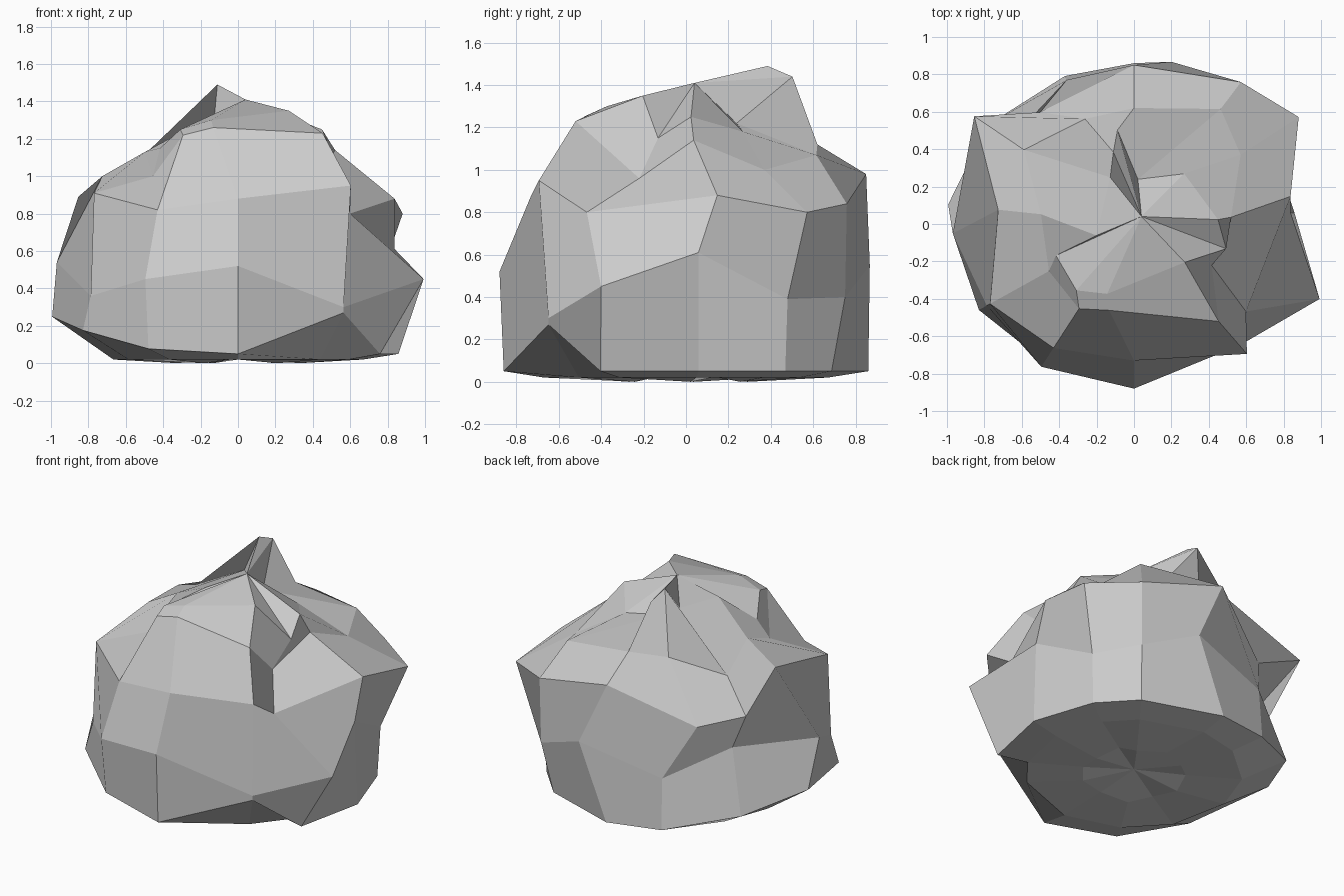
import bpy, bmesh
from math import sin, cos, radians

if "Cube" in bpy.data.objects:
    bpy.data.objects.remove(bpy.data.objects["Cube"])

# Twelve uneven meridians around the boulder, and their bunching at the crown
SIDE = [4, 33, 53, 90, 115, 146, 174, 209, 237, 270, 311, 332]
CROWN = [15, 67, 85, 100, 106, 117, 197, 202, 229, 249, 323, 345]
N = len(SIDE)


def ring(radii, heights, angles=SIDE, drift={}):
    """One ring of corners; drift turns a few odd corners sideways."""
    verts = []
    for i in range(N):
        a = radians(angles[i] + drift.get(i, 0))
        verts.append(bm.verts.new((radii[i] * cos(a), radii[i] * sin(a), heights[i])))
    return verts


bm = bmesh.new()
CROWN[0], CROWN[1] = 3, 45

# Crown with the narrow raised fin at the back
rings = [ring([.45, .38, .24, .51, .40, .28, .21, .45, .47, .40, .34, .51],
              [1.25, 1.18, 1.22, 1.44, 1.49, 1.31, 1.29, 1.15, 1.25, 1.3, 1.35, 1.15],
              CROWN)]
# Shoulder with the notch at the front right
rings.append(ring([.52, .68, .77, .62, .62, .71, .5, .52, .54, .48, .69, .47],
                  [1.14, 1, 1.07, 1.12, 1.13, 1.03, 1.13, 1, 1.22, 1.26, 1.23, .96],
                  drift={9: -16}))
# Upper side
rings.append(ring([.85, 1.05, .95, .85, .78, 1.03, .73, .88, .79, .73, .92, .76],
                  [.88, .8, .84, .98, .73, .89, 1, .91, .82, .88, .95, .8],
                  drift={0: 6, 4: 15, 11: -10}))
# Lower side
rings.append(ring([.84, .88, .94, .89, .85, .8, .97, .9, .91, .88, .86, 1.07],
                  [.61, .39, .4, .55, .41, .58, .54, .36, .45, .52, .3, .45],
                  drift={3: -13, 6: 9, 11: 6}))

# Base edge: swells out and lifts towards the left side
lift = [max(0, cos(radians(a - 178))) ** 3 for a in SIDE]
base = ring([.86 + .14 * k for k in lift], [.05 + .2 * k for k in lift])
base[10].co.z = .27   # chipped corner at the front right
rings.append(base)

# Underside: a smaller ring, then an uneven inner ring touching the ground
rings.append(ring([.67] * N, [.02] * N))
rings.append(ring([.32] * N, [0, .03] * (N // 2)))

# Bridge each ring to the next
for upper, lower in zip(rings, rings[1:]):
    for i in range(N):
        j = (i + 1) % N
        bm.faces.new((upper[i], lower[i], lower[j], upper[j]))

# Peak and slightly hollow centre below
peak = bm.verts.new((.04, .04, 1.41))
under = bm.verts.new((0, 0, .05))
for i in range(N):
    j = (i + 1) % N
    bm.faces.new((peak, rings[0][i], rings[0][j]))
    bm.faces.new((under, rings[-1][j], rings[-1][i]))

bmesh.ops.recalc_face_normals(bm, faces=bm.faces[:])
mesh = bpy.data.meshes.new("boulder")
bm.to_mesh(mesh)
bm.free()
bpy.context.collection.objects.link(bpy.data.objects.new("boulder", mesh))
